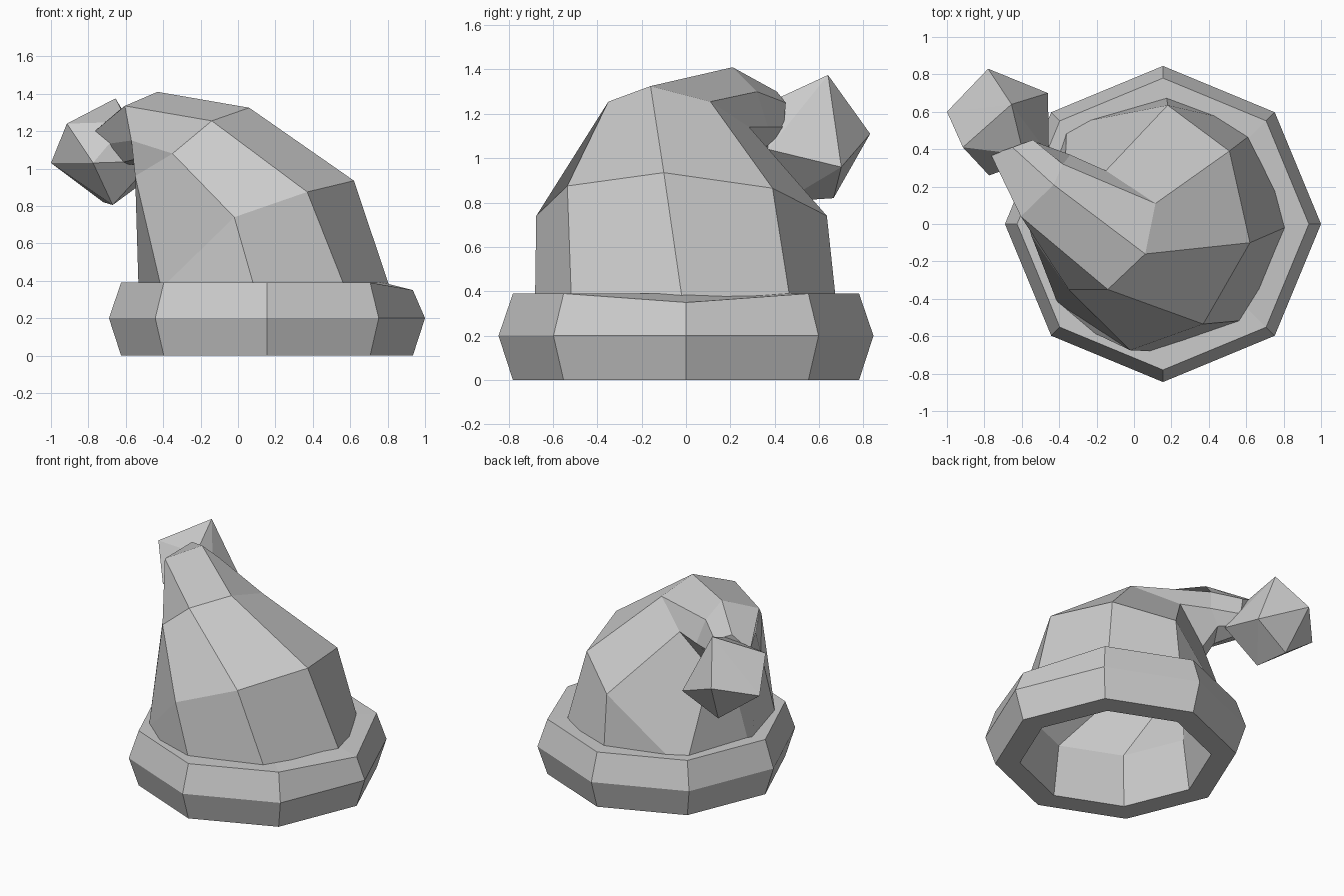
import bpy, bmesh
from math import cos, sin, tau
from mathutils import Vector


def finish(name, bm):
    bmesh.ops.recalc_face_normals(bm, faces=bm.faces)
    mesh = bpy.data.meshes.new(name)
    bm.to_mesh(mesh)
    bm.free()
    obj = bpy.data.objects.new(name, mesh)
    bpy.context.collection.objects.link(obj)
    return obj


def bridge(bm, a, b):
    for i in range(len(a)):
        j = (i + 1) % len(a)
        bm.faces.new((a[i], a[j], b[j], b[i]))


def octagon(r, z, start=0):
    return [Vector((0.155 + r * cos(tau * i / 8), r * sin(tau * i / 8), z))
            for i in range(start, start + 8)]


def loft(bm, sections, cap=False):
    rings = [[bm.verts.new(p) for p in pts] for pts in sections]
    for a, b in zip(rings, rings[1:]):
        bridge(bm, a, b)
    if cap:
        bm.faces.new(rings[-1])
    return rings


# Sections of the drooping cap, each starting at the front column
base = [(0.18, -0.685, 0.04), (0.70, -0.505, 0.04), (0.92, 0.03, 0.04), (0.68, 0.52, 0.04),
        (0.17, 0.71, 0.04), (-0.39, 0.5, 0.04), (-0.58, 0, 0.04), (-0.39, -0.5, 0.04)]
skirt = [(-0.02, -0.675, 0.74), (0.37, -0.535, 0.875), (0.62, -0.1, 0.935), (0.51, 0.39, 0.865),
         (0.18, 0.635, 0.74), (-0.36, 0.53, 0.28), (-0.53, 0.03, 0.3), (-0.41, -0.42, 0.36)]
bend = [(-0.35, -0.35, 1.08), (-0.14, -0.35, 1.255), (0.06, -0.16, 1.325), (0.115, 0.11, 1.255),
        (-0.15, 0.285, 1.14), (-0.37, 0.25, 0.92), (-0.43, 0.1, 0.82), (-0.55, -0.06, 0.96)]
neck = [(-0.57, 0.03, 1.15), (-0.605, 0.04, 1.335), (-0.43, 0.21, 1.41), (-0.38, 0.32, 1.3),
        (-0.34, 0.37, 1.14), (-0.42, 0.34, 1.05), (-0.5, 0.21, 1.01), (-0.55, 0.08, 1.05)]
tip = [(-0.71, 0.38, 1.13), (-0.765, 0.37, 1.2), (-0.65, 0.41, 1.3), (-0.54, 0.45, 1.25),
       (-0.53, 0.44, 1.14), (-0.55, 0.42, 1.07), (-0.58, 0.4, 1.03), (-0.63, 0.39, 1.03)]
sections = [[Vector(p) for p in s] for s in (base, skirt, bend, neck, tip)]

# Cap outside
bm = bmesh.new()
loft(bm, sections, cap=True)
finish("cap", bm)

# Cap lining: tapers up from the brim opening into the bend and neck
lining = [octagon(0.62, 0, 6), octagon(0.57, 0.35, 6)]
for pts, scale, drop in ((sections[2], 0.75, 0.12), (sections[3], 0.4, 0.03)):
    mid = sum(pts, Vector()) / 8
    lining.append([mid + (p - mid) * scale - Vector((0, 0, drop)) for p in pts])
bm = bmesh.new()
loft(bm, lining, cap=True)
finish("lining", bm)

# Brim: eight-sided band around the open hole
bm = bmesh.new()
rings = loft(bm, [octagon(r, z) for r, z in
                  [(0.62, 0), (0.78, 0), (0.845, 0.2), (0.78, 0.39), (0.62, 0.39)]])
rings[3][0].co.z = 0.35
finish("brim", bm)

# Bobble: faceted ball at the tip
corners = [(-0.655, 0.64, 1.375), (-0.78, 0.83, 1.11), (-0.46, 0.70, 0.96), (-0.915, 0.41, 1.24),
           (-1.0, 0.6, 1.03), (-0.775, 0.26, 1.03), (-0.72, 0.665, 0.82), (-0.67, 0.44, 0.805),
           (-0.455, 0.37, 1.04), (-0.59, 0.37, 1.25)]
bm = bmesh.new()
for c in corners:
    bm.verts.new(c)
bmesh.ops.convex_hull(bm, input=bm.verts[:])
finish("bobble", bm)
